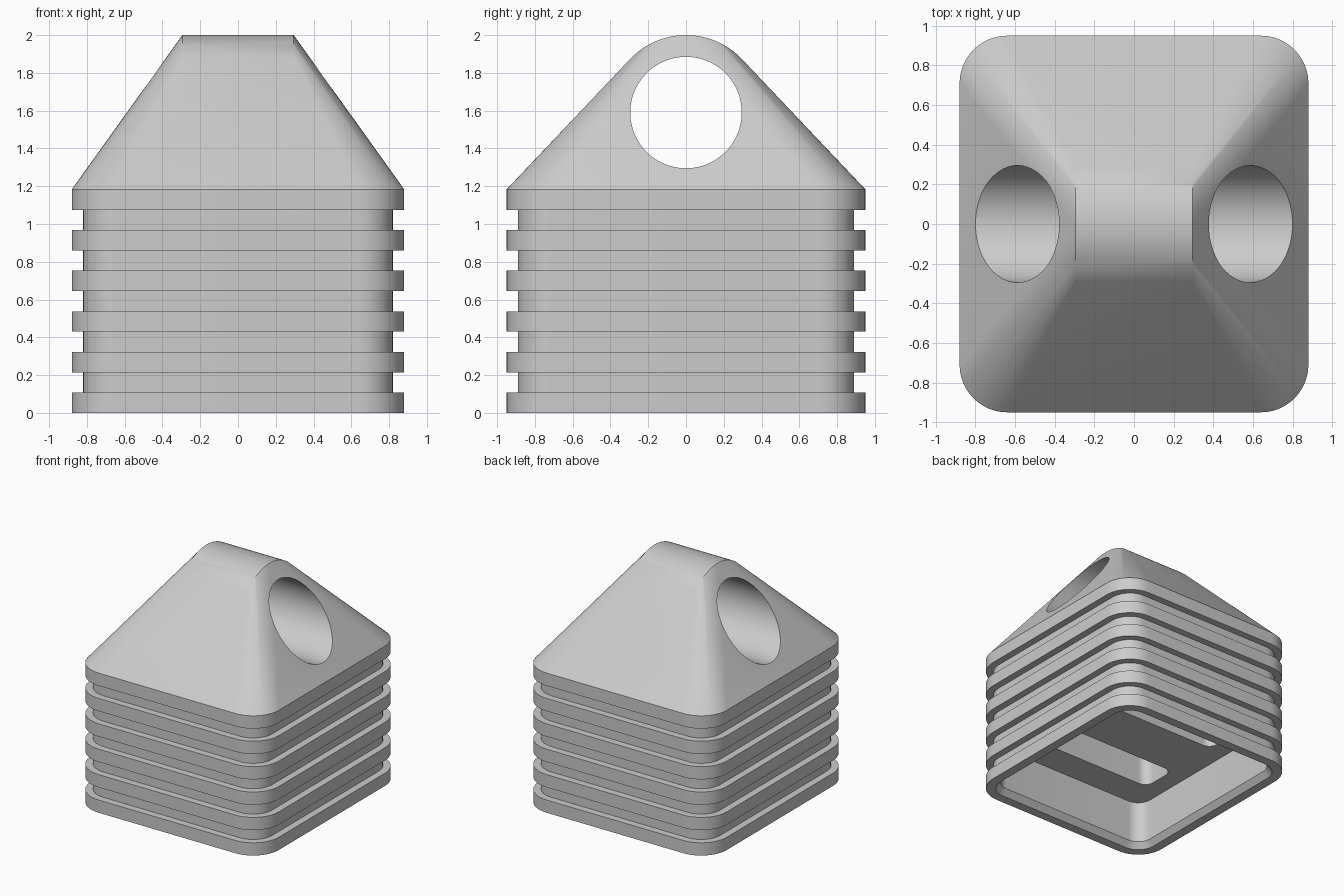
import bpy, bmesh, math
from mathutils import Matrix

if "Cube" in bpy.data.objects:
    bpy.data.objects.remove(bpy.data.objects["Cube"], do_unlink=True)

HALF_X, HALF_Y, CORNER = 0.88, 0.95, 0.24
STEP, FIN = 0.215, 0.108           # fin spacing and fin thickness
SHOULDER = 5 * STEP + FIN          # where the roof starts to slope
HOLE_Z, HOLE_R, TUBE_R, TUBE_X = 1.59, 0.295, 0.41, 0.295

grey = bpy.data.materials.new("plain_grey")
grey.use_nodes = True
grey.diffuse_color = (0.6, 0.6, 0.6, 1)
grey.node_tree.nodes["Principled BSDF"].inputs["Base Color"].default_value = (0.6, 0.6, 0.6, 1)


def rounded_rect(hx, hy, r, z, cx=0, cy=0, n=12):
    pts = []
    for k, (sx, sy) in enumerate([(1, 1), (-1, 1), (-1, -1), (1, -1)]):
        for i in range(n + 1):
            a = (k + i / n) * math.pi / 2
            pts.append((cx + sx * (hx - r) + r * math.cos(a),
                        cy + sy * (hy - r) + r * math.sin(a), z))
    return pts


def outline(inset, z):
    return rounded_rect(HALF_X - inset, HALF_Y - inset, CORNER - inset, z)


def make_object(name, bm):
    bmesh.ops.recalc_face_normals(bm, faces=bm.faces)
    mesh = bpy.data.meshes.new(name)
    bm.to_mesh(mesh)
    bm.free()
    mesh.materials.append(grey)
    ob = bpy.data.objects.new(name, mesh)
    bpy.context.scene.collection.objects.link(ob)
    return ob


def loft(name, loops):
    bm = bmesh.new()
    rings = [[bm.verts.new(p) for p in loop] for loop in loops]
    for a, b in zip(rings, rings[1:]):
        for i in range(len(a)):
            j = (i + 1) % len(a)
            bm.faces.new((a[i], a[j], b[j], b[i]))
    bm.faces.new(rings[0])
    bm.faces.new(rings[-1])
    return make_object(name, bm)


def combine(target, tool, operation):
    mod = target.modifiers.new("combine", "BOOLEAN")
    mod.operation = operation
    mod.solver = "EXACT"
    mod.object = tool
    bpy.context.view_layer.update()
    bpy.context.view_layer.objects.active = target
    bpy.ops.object.modifier_apply(modifier=mod.name)
    bpy.data.objects.remove(tool, do_unlink=True)


# Finned body: cavity ceiling, cavity wall, rim, then the fins going up
profile = [(0.12, 0.41), (0.12, 0.05), (0.08, 0)]
for k in range(5):
    z = k * STEP
    if k:
        profile.append((0.06, z))
    profile += [(0, z), (0, z + FIN), (0.06, z + FIN)]
profile.append((0.06, 5 * STEP + FIN / 2))
body = loft("finned_body", [outline(d, z) for d, z in profile])

# Roof with top fin: hull from the rounded outline up to a horizontal tube
bm = bmesh.new()
for p in outline(0, 5 * STEP) + outline(0, SHOULDER):
    bm.verts.new(p)
for x in (-TUBE_X, TUBE_X):
    for i in range(96):
        a = 2 * math.pi * i / 96
        bm.verts.new((x, TUBE_R * math.sin(a), HOLE_Z + TUBE_R * math.cos(a)))
hull = bmesh.ops.convex_hull(bm, input=bm.verts)
inside = {v for v in hull["geom_interior"] + hull["geom_unused"]
          if isinstance(v, bmesh.types.BMVert)}
bmesh.ops.delete(bm, geom=list(inside), context="VERTS")
roof = make_object("roof", bm)
combine(body, roof, "UNION")

# Round tunnel through the roof
bm = bmesh.new()
bmesh.ops.create_cone(bm, cap_ends=True, segments=80, radius1=HOLE_R, radius2=HOLE_R, depth=3,
                      matrix=Matrix.Translation((0, 0, HOLE_Z)) @ Matrix.Rotation(math.pi / 2, 4, "Y"))
combine(body, make_object("tunnel_cutter", bm), "DIFFERENCE")

# Two pockets in the cavity ceiling, leaving a bar between them
for side in (-1, 1):
    pocket = loft("pocket_cutter", [rounded_rect(0.6, 0.16, 0.08, z, cy=side * 0.4)
                                    for z in (0.3, 0.95)])
    combine(body, pocket, "DIFFERENCE")

bpy.ops.object.select_all(action="DESELECT")
body.select_set(True)
bpy.context.view_layer.objects.active = body
bpy.ops.object.shade_smooth_by_angle(angle=math.radians(30))
